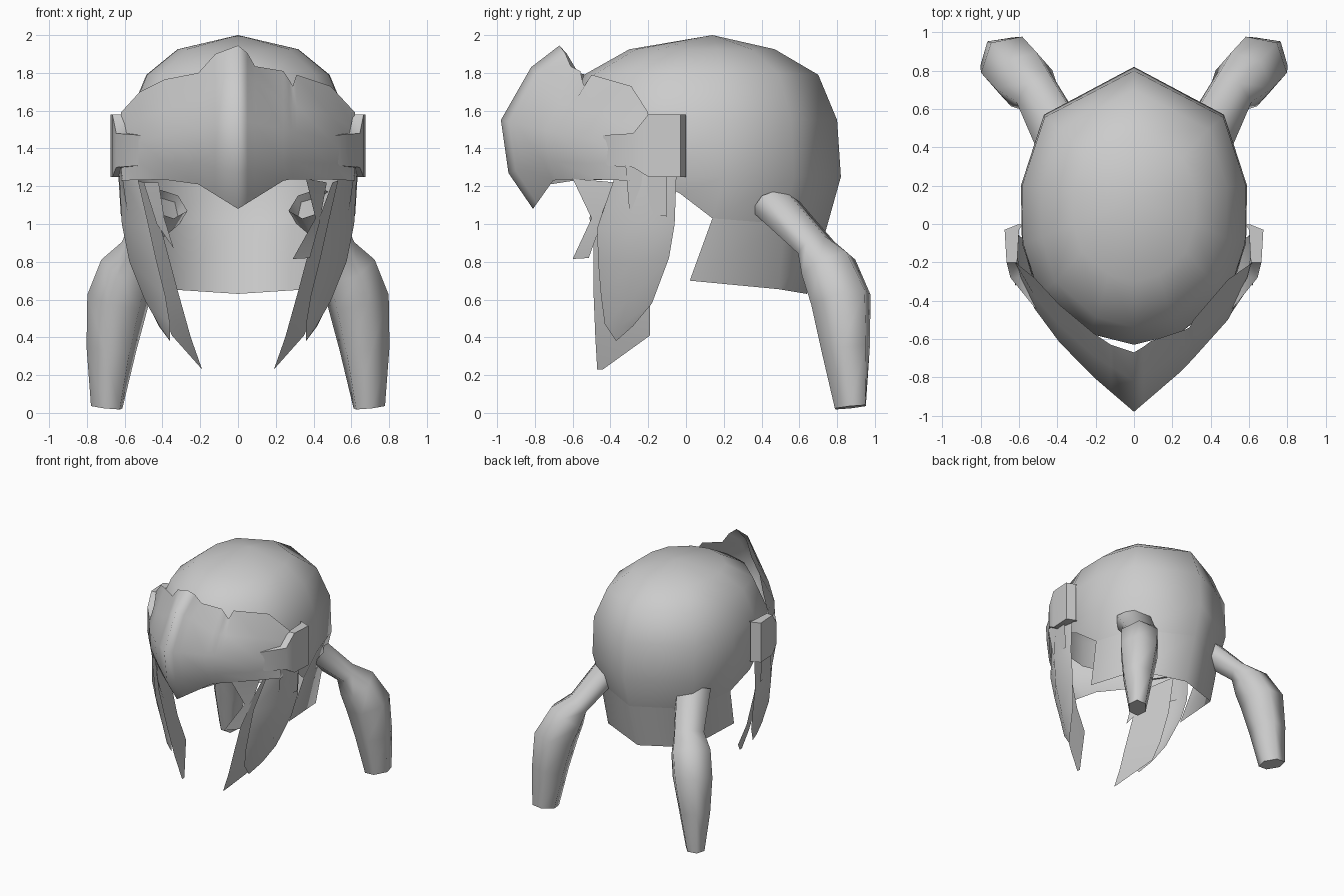
import bpy, bmesh, math
from mathutils import Vector

if "Cube" in bpy.data.objects:
    bpy.data.objects.remove(bpy.data.objects["Cube"])

grey = bpy.data.materials.new("plain grey")
grey.use_nodes = True
grey.diffuse_color = (0.6, 0.6, 0.6, 1)
grey.node_tree.nodes["Principled BSDF"].inputs["Base Color"].default_value = (0.6, 0.6, 0.6, 1)


def sheet(name, rows, mirror=True, closed=False, angle=50):
    """Skin a grid of points; repeated points collapse into triangles."""
    bm = bmesh.new()
    grid = [[bm.verts.new(p) for p in row] for row in rows]
    n = len(rows[0])
    for a, b in zip(grid, grid[1:]):
        for i in range(n if closed else n - 1):
            j = (i + 1) % n
            bm.faces.new((a[i], a[j], b[j], b[i]))
    if closed:
        bm.faces.new(grid[-1])
    bmesh.ops.remove_doubles(bm, verts=bm.verts, dist=0.0005)
    bmesh.ops.recalc_face_normals(bm, faces=bm.faces)
    me = bpy.data.meshes.new(name)
    bm.to_mesh(me)
    bm.free()
    ob = bpy.data.objects.new(name, me)
    bpy.context.collection.objects.link(ob)
    me.materials.append(grey)
    bpy.ops.object.select_all(action='DESELECT')
    ob.select_set(True)
    bpy.context.view_layer.objects.active = ob
    bpy.ops.object.shade_smooth_by_angle(angle=math.radians(angle))
    if mirror:
        m = ob.modifiers.new("Mirror", 'MIRROR')
        m.use_clip = True
    return ob


# Skull cap: half outline scaled ring by ring, with a pointed back
outline = [(0, 0.82), (0.47, 0.57), (0.59, 0.2), (0.585, -0.1),
           (0.5, -0.36), (0.24, -0.57), (0, -0.63)]
CY = 0.14
rings = [(2.0, 0, CY, CY), (1.925, 0.32, 0.47, -0.3), (1.79, 0.485, 0.70, -0.54),
         (1.55, 0.585, 0.80, -0.63), (1.25, 0.59, 0.82, -0.63)]
cap = []
for z, width, back, front in rings:
    row = []
    for x, y in outline:
        s = (back - CY) / 0.68 if y > CY else (CY - front) / 0.77
        zz = z + 0.08 if z < 1.3 and y < -0.3 else z
        row.append((x * width / 0.59, CY + (y - CY) * s, zz))
    cap.append(row)
# The cap tucks in below at the back and sides only
nape = [(0, 0.75, 1.0), (0.43, 0.52, 1.0), (0.51, 0.14, 1.03), (0.57, -0.03, 1.16)]
cap.append(nape + cap[-1][4:])
sheet("skull_cap", cap, angle=75)

# Neck guard hanging from the cap
sheet("neck_guard", [
    nape[:3],
    [(0, 0.64, 0.63), (0.38, 0.49, 0.655), (0.46, 0.02, 0.70)],
], angle=75)

# Visor: body profiles at four distances from the centre, blended between
visor_keys = [
    (0.00, [(-0.82, 1.83), (-0.98, 1.55), (-0.94, 1.27), (-0.81, 1.08)]),
    (0.25, [(-0.66, 1.64), (-0.765, 1.5), (-0.745, 1.33), (-0.70, 1.235)]),
    (0.48, [(-0.44, 1.58), (-0.52, 1.45), (-0.51, 1.32), (-0.47, 1.235)]),
    (0.62, [(-0.21, 1.5), (-0.24, 1.42), (-0.26, 1.32), (-0.30, 1.23)]),
]


def visor_column(x, y, z):
    a = abs(x)
    col = [(x, y, z)]
    for (x0, p0), (x1, p1) in zip(visor_keys, visor_keys[1:]):
        if x0 <= a <= x1:
            t = (a - x0) / (x1 - x0)
            for p, q in zip(p0, p1):
                col.append((x, p[0] + t * (q[0] - p[0]), p[1] + t * (q[1] - p[1])))
            break
    return col


# Ragged upper edge of the visor, with a notch on one side
visor_top = [(-0.62, -0.2, 1.59), (-0.52, -0.28, 1.70), (-0.39, -0.42, 1.765),
             (-0.21, -0.57, 1.80), (-0.12, -0.63, 1.90), (0, -0.67, 1.945),
             (0.05, -0.64, 1.905), (0.09, -0.61, 1.835), (0.24, -0.56, 1.81),
             (0.27, -0.55, 1.765), (0.29, -0.54, 1.73), (0.31, -0.5, 1.79),
             (0.49, -0.29, 1.73), (0.62, -0.2, 1.59)]
sheet("visor", [visor_column(*p) for p in visor_top], mirror=False, angle=120)

# Ear plates wrapping the ends of the visor: inner x, outer x, y, top, bottom
ear = [(0.58, 0.60, 0.0, 1.58, 1.25), (0.60, 0.675, -0.03, 1.58, 1.25),
       (0.61, 0.665, -0.2, 1.58, 1.25), (0.59, 0.645, -0.28, 1.48, 1.30),
       (0.50, 0.515, -0.44, 1.47, 1.31)]
sheet("ear_plate", [[(i, y, hi), (o, y, hi), (o, y, lo), (i, y, lo)]
                    for i, o, y, hi, lo in ear])
sheet("ear_tab", [[(0.62, -0.32, 1.31), (0.635, -0.1, 1.28)],
                  [(0.585, -0.30, 1.07), (0.62, -0.1, 1.04)]])

# Cheek guards: curved blades tapering to a point
sheet("cheek_guard", [
    [(0.60, -0.05, 1.28), (0.63, -0.22, 1.28), (0.53, -0.38, 1.24)],
    [(0.60, -0.06, 1.0), (0.615, -0.25, 1.0), (0.47, -0.47, 0.98)],
    [(0.56, -0.09, 0.82), (0.575, -0.28, 0.8), (0.43, -0.465, 0.8)],
    [(0.48, -0.18, 0.58), (0.49, -0.31, 0.59), (0.385, -0.45, 0.62)],
    [(0.42, -0.28, 0.46), (0.415, -0.35, 0.46), (0.36, -0.43, 0.47)],
    [(0.36, -0.37, 0.38)] * 3,
], angle=80)
sheet("cheek_lining", [
    [(0.56, -0.18, 1.24), (0.50, -0.38, 1.22)],
    [(0.51, -0.18, 0.9), (0.40, -0.49, 0.95)],
    [(0.43, -0.19, 0.6), (0.32, -0.49, 0.65)],
    [(0.35, -0.19, 0.41), (0.25, -0.48, 0.4)],
    [(0.19, -0.44, 0.23), (0.19, -0.47, 0.23)],
])

# Torn strips hanging inside the visor
sheet("left_torn_strip", [
    [(0.36, -0.6, 1.24), (0.47, -0.37, 1.22)],
    [(0.41, -0.5, 1.03), (0.43, -0.45, 1.0)],
    [(0.29, -0.6, 0.815), (0.38, -0.515, 0.82)],
], mirror=False)
sheet("right_torn_strip", [
    [(-0.42, -0.5, 1.22), (-0.5, -0.40, 1.22)],
    [(-0.39, -0.51, 1.03), (-0.43, -0.46, 1.0)],
    [(-0.34, -0.5, 0.87)] * 2,
], mirror=False)

# Horns: six-sided tubes that kink downward (centre, radial and side radius)
horn = [((0.39, 0.46, 1.11), 0.11, 0.15), ((0.51, 0.69, 0.875), 0.085, 0.13),
        ((0.575, 0.755, 0.77), 0.15, 0.165), ((0.635, 0.82, 0.6), 0.175, 0.165),
        ((0.67, 0.845, 0.34), 0.145, 0.13), ((0.695, 0.87, 0.03), 0.105, 0.075)]
side = Vector((0.75, -0.66, 0)).normalized()
centres = [Vector(h[0]) for h in horn]
horn_rows = []
for i, (c, r, w) in enumerate(horn):
    along = (centres[min(i + 1, 5)] - centres[max(i - 1, 0)]).normalized()
    out = side.cross(along).normalized()
    horn_rows.append([centres[i] + out * r * math.cos(k * math.pi / 3)
                      + side * w * math.sin(k * math.pi / 3) for k in range(6)])
sheet("horn", horn_rows, closed=True, angle=70)
